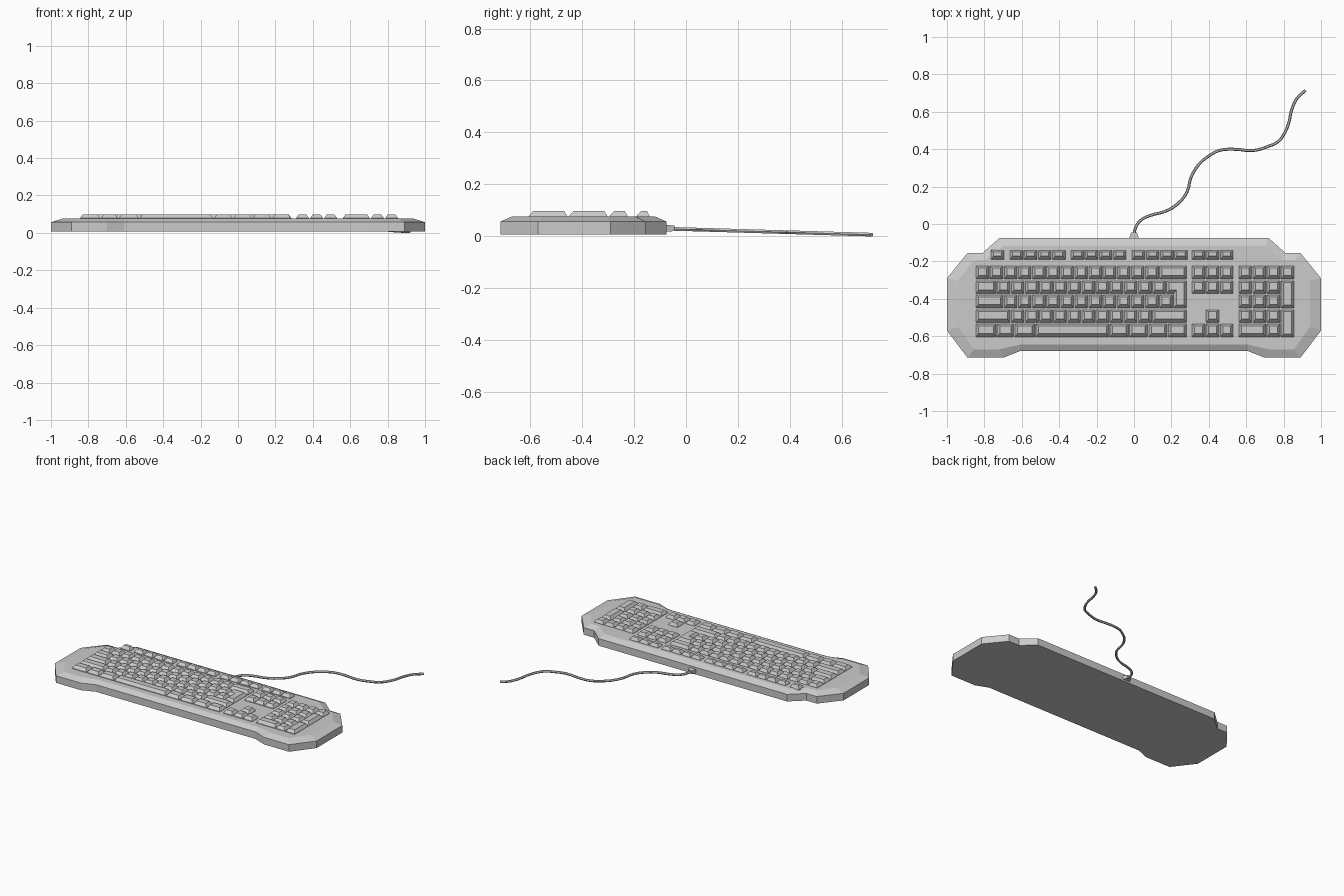
import bpy, bmesh
from mathutils import Vector

cube = bpy.data.objects.get("Cube")
if cube:
    bpy.data.objects.remove(cube, do_unlink=True)

grey = bpy.data.materials.new("light_grey")
grey.use_nodes = True
COLOR = (0.6, 0.6, 0.6, 1)
grey.diffuse_color = COLOR
grey.node_tree.nodes["Principled BSDF"].inputs["Base Color"].default_value = COLOR


def finish(bm, name):
    bmesh.ops.recalc_face_normals(bm, faces=bm.faces)
    mesh = bpy.data.meshes.new(name)
    bm.to_mesh(mesh)
    bm.free()
    mesh.materials.append(grey)
    obj = bpy.data.objects.new(name, mesh)
    bpy.context.scene.collection.objects.link(obj)
    return obj


def loft(bm, rings):
    """Skin a stack of closed rings and cap both ends."""
    loops = [[bm.verts.new(p) for p in ring] for ring in rings]
    for a, b in zip(loops, loops[1:]):
        n = len(a)
        for i in range(n):
            j = (i + 1) % n
            bm.faces.new((a[i], a[j], b[j], b[i]))
    bm.faces.new(loops[0][::-1])
    bm.faces.new(loops[-1])


def mirrored(half, z):
    """Close a right-hand outline with its mirror image at height z."""
    pts = half + [(-x, y) for x, y in reversed(half)]
    return [(x, y, z) for x, y in pts]


# Case: faceted outline with a sloped rim
outer = [(0.72, -0.075), (0.81, -0.155), (0.89, -0.155), (1, -0.29), (1, -0.57),
         (0.89, -0.715), (0.70, -0.715), (0.61, -0.68)]
inner = [(0.70, -0.118), (0.79, -0.19), (0.86, -0.195), (0.94, -0.305), (0.94, -0.55),
         (0.855, -0.67), (0.72, -0.67), (0.61, -0.645)]
DECK = 0.076
bm = bmesh.new()
loft(bm, [mirrored(outer, 0.008), mirrored(outer, 0.057), mirrored(inner, DECK)])
finish(bm, "case")

# Keys: tapered blocks laid out in units of one key pitch
U = 0.0755
LEFT, NAV, PAD = -0.845, 0.31, 0.56
ROWS = [-0.225, -0.303, -0.38, -0.458, -0.535]   # back edge of each row
DEPTH = 0.069
GAP = 0.006


def add_key(bm, x, back, width=1, depth=DEPTH):
    x2, front = x + width * U - GAP, back - depth

    def ring(z, side, near, far):
        return [(x + side, front + near, z), (x2 - side, front + near, z),
                (x2 - side, back - far, z), (x + side, back - far, z)]
    loft(bm, [ring(DECK - 0.004, 0, 0, 0), ring(DECK + 0.004, 0.001, 0.001, 0.001),
              ring(0.098, 0.014, 0.018, 0.011)])


def add_row(bm, x, back, widths, depth=DEPTH):
    for w in widths:
        add_key(bm, x, back, w, depth)
        x += w * U


TALL = DEPTH + ROWS[0] - ROWS[1]

# Main typing block
bm = bmesh.new()
main_rows = [[1] * 13 + [2],
             [1.5] + [1] * 12,
             [2] + [1] * 12,
             [2.5] + [1] * 10 + [2.5],
             [1.5, 1.25, 1.5, 5.25] + [1.375] * 4]
for back, widths in zip(ROWS, main_rows):
    add_row(bm, LEFT, back, widths)
finish(bm, "main_keys")

# Tall stepped return key
bm = bmesh.new()
add_key(bm, LEFT + 13.5 * U, ROWS[1], 1.5)
add_key(bm, LEFT + 14 * U, ROWS[1], 1, TALL)
finish(bm, "return_key")

# Function row in groups
bm = bmesh.new()
for x, count in [(-0.765, 1), (-0.663, 4), (-0.337, 4), (-0.01, 4), (NAV, 3)]:
    add_row(bm, x, -0.14, [1] * count, 0.05)
finish(bm, "function_keys")

# Navigation and arrow keys
bm = bmesh.new()
for row in (0, 1, 4):
    add_row(bm, NAV, ROWS[row], [1] * 3)
add_key(bm, NAV + U, ROWS[3])
finish(bm, "navigation_keys")

# Number pad with two tall keys
bm = bmesh.new()
for back, widths in zip(ROWS, [[1] * 4, [1] * 3, [1] * 3, [1] * 3, [2, 1]]):
    add_row(bm, PAD, back, widths)
for row in (1, 3):
    add_key(bm, PAD + 3 * U, ROWS[row], 1, TALL)
finish(bm, "number_pad_keys")

# Strain relief where the cable leaves the case
bm = bmesh.new()


def relief_ring(y, half_w, half_h):
    return [(sx * half_w, y, 0.031 + sz * half_h)
            for sx, sz in ((-1, -1), (1, -1), (1, 1), (-1, 1))]


loft(bm, [relief_ring(-0.085, 0.029, 0.013), relief_ring(-0.045, 0.015, 0.011)])
finish(bm, "strain_relief")

# Cable: wavy tube sinking to the ground
path = [(0, -0.06), (0.005, -0.03), (0.03, 0.015), (0.085, 0.045), (0.165, 0.067), (0.23, 0.105),
        (0.283, 0.17), (0.305, 0.25), (0.348, 0.32), (0.405, 0.367), (0.455, 0.393),
        (0.53, 0.40), (0.64, 0.393), (0.717, 0.415), (0.77, 0.44), (0.807, 0.49),
        (0.83, 0.55), (0.84, 0.60), (0.87, 0.67), (0.917, 0.715)]
curve = bpy.data.curves.new("cable_path", "CURVE")
curve.dimensions = "3D"
curve.bevel_depth = 0.008
curve.bevel_resolution = 1
curve.resolution_u = 3
curve.use_fill_caps = True
spline = curve.splines.new("BEZIER")
spline.bezier_points.add(len(path) - 1)
for point, (x, y) in zip(spline.bezier_points, path):
    point.co = Vector((x, y, 0.029 - 0.029 * (y + 0.06)))
    point.handle_left_type = point.handle_right_type = "AUTO"
curve.materials.append(grey)
cable = bpy.data.objects.new("cable", curve)
bpy.context.scene.collection.objects.link(cable)

# Turn the tube into a mesh and smooth it
bpy.ops.object.select_all(action="DESELECT")
cable.select_set(True)
bpy.context.view_layer.objects.active = cable
bpy.ops.object.convert(target="MESH")
bpy.ops.object.shade_smooth_by_angle()
